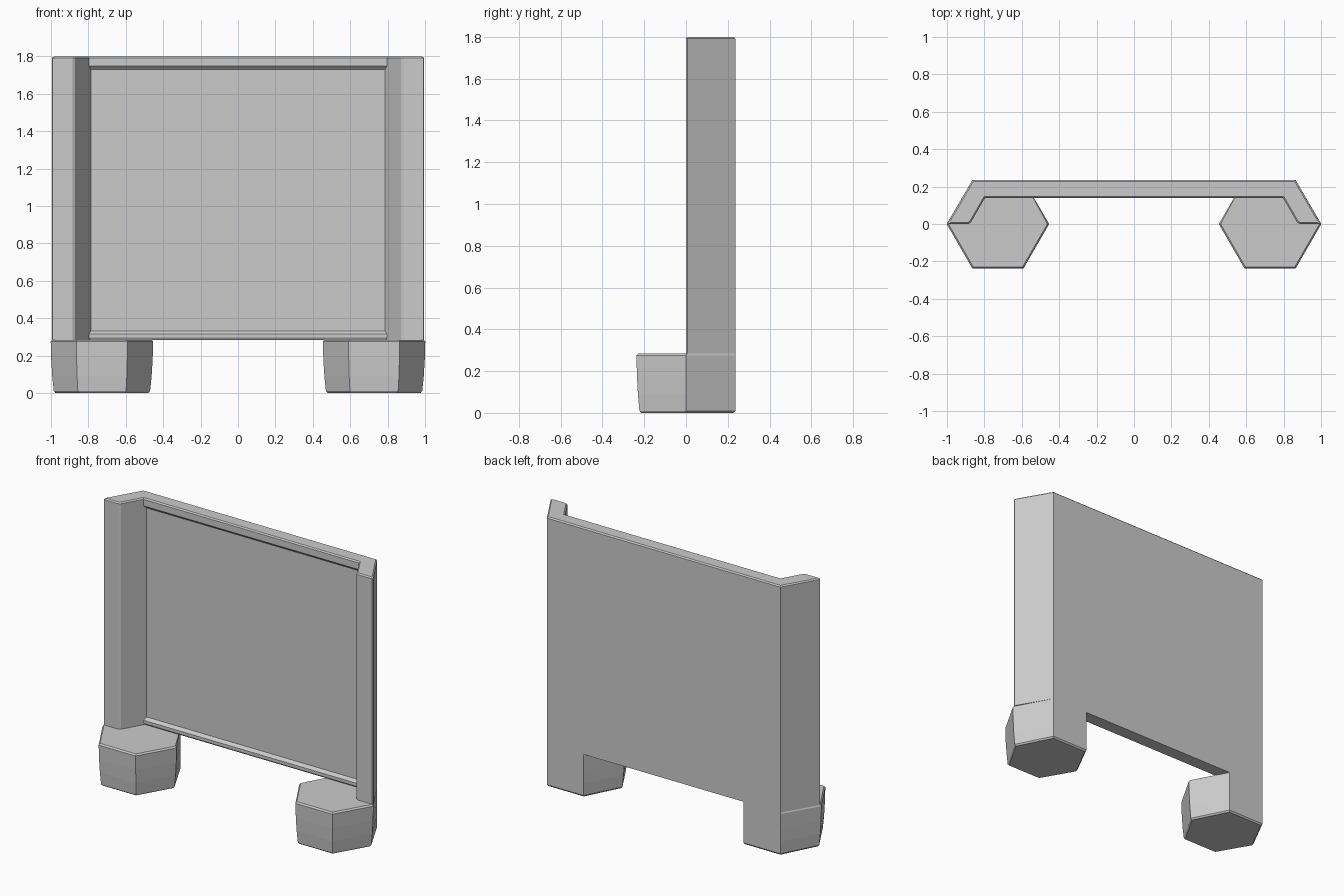
import bpy, bmesh, math

cube = bpy.data.objects.get("Cube")
if cube:
    bpy.data.objects.remove(cube, do_unlink=True)

grey = bpy.data.materials.new("plain_grey")
grey.use_nodes = True
colour = (0.6, 0.6, 0.6, 1)
grey.diffuse_color = colour
grey.node_tree.nodes["Principled BSDF"].inputs["Base Color"].default_value = colour

TAN30 = math.tan(math.radians(30))
DEPTH = 0.236            # half depth of the whole piece
RADIUS = DEPTH / math.cos(math.radians(30))
FOOT_X = 1 - RADIUS
FOOT_TOP = 0.285


def loft(name, rings):
    """Skin a closed solid through a stack of equal-length rings."""
    bm = bmesh.new()
    loops = [[bm.verts.new(p) for p in ring] for ring in rings]
    n = len(loops[0])
    for low, high in zip(loops, loops[1:]):
        for i in range(n):
            j = (i + 1) % n
            bm.faces.new((low[i], low[j], high[j], high[i]))
    bm.faces.new(loops[0][::-1])
    bm.faces.new(loops[-1])
    bmesh.ops.recalc_face_normals(bm, faces=bm.faces)
    mesh = bpy.data.meshes.new(name)
    bm.to_mesh(mesh)
    bm.free()
    mesh.materials.append(grey)
    obj = bpy.data.objects.new(name, mesh)
    bpy.context.collection.objects.link(obj)
    return obj


def wall_ring(z, inner_y, e=0.0):
    """Tray-shaped section: angled wings, panel front at inner_y, inset by e."""
    b = 0.008
    half = [
        (0.877 - TAN30 * (inner_y - e), inner_y + e),   # panel corner
        (0.877 + TAN30 * e - TAN30 * b, e + b),         # wing inner chamfer
        (0.877 + TAN30 * e + b, e),
        (1 - 3 * TAN30 * e - b, e),                     # wing tip chamfer
        (1 - 3 * TAN30 * e - TAN30 * b, e + b),
        (1 - TAN30 * DEPTH - TAN30 * e, DEPTH - e),     # back corner
    ]
    return [(x, y, z) for x, y in half] + [(-x, y, z) for x, y in half[::-1]]


# Wall with a recessed panel between a bottom and a top lip
loft("wall", [wall_ring(*r) for r in (
    (FOOT_TOP, 0.148),
    (0.297, 0.14),
    (0.315, 0.14),
    (0.333, 0.158),
    (1.73, 0.158),
    (1.748, 0.14),
    (1.792, 0.14),
    (1.80, 0.14, 0.008),
)])


def foot_ring(cx, z, front, back):
    """Hexagon whose front and side corners may taper more than the back."""
    ring = []
    for k in range(6):
        a = math.radians(60 * k)
        r = RADIUS * (back if math.sin(a) > 0.1 else front)
        ring.append((cx + r * math.cos(a), r * math.sin(a), z))
    return ring


# Hexagonal feet, flush with the wall at the back
for name, side in (("left_foot", 1), ("right_foot", -1)):
    loft(name, [foot_ring(side * FOOT_X, *r) for r in (
        (0.0, 0.91, 0.965),
        (0.01, 0.945, 1),
        (0.09, 0.975, 1),
        (0.18, 0.995, 1),
        (0.275, 1.005, 1),
        (FOOT_TOP, 0.97, 1),
    )])
